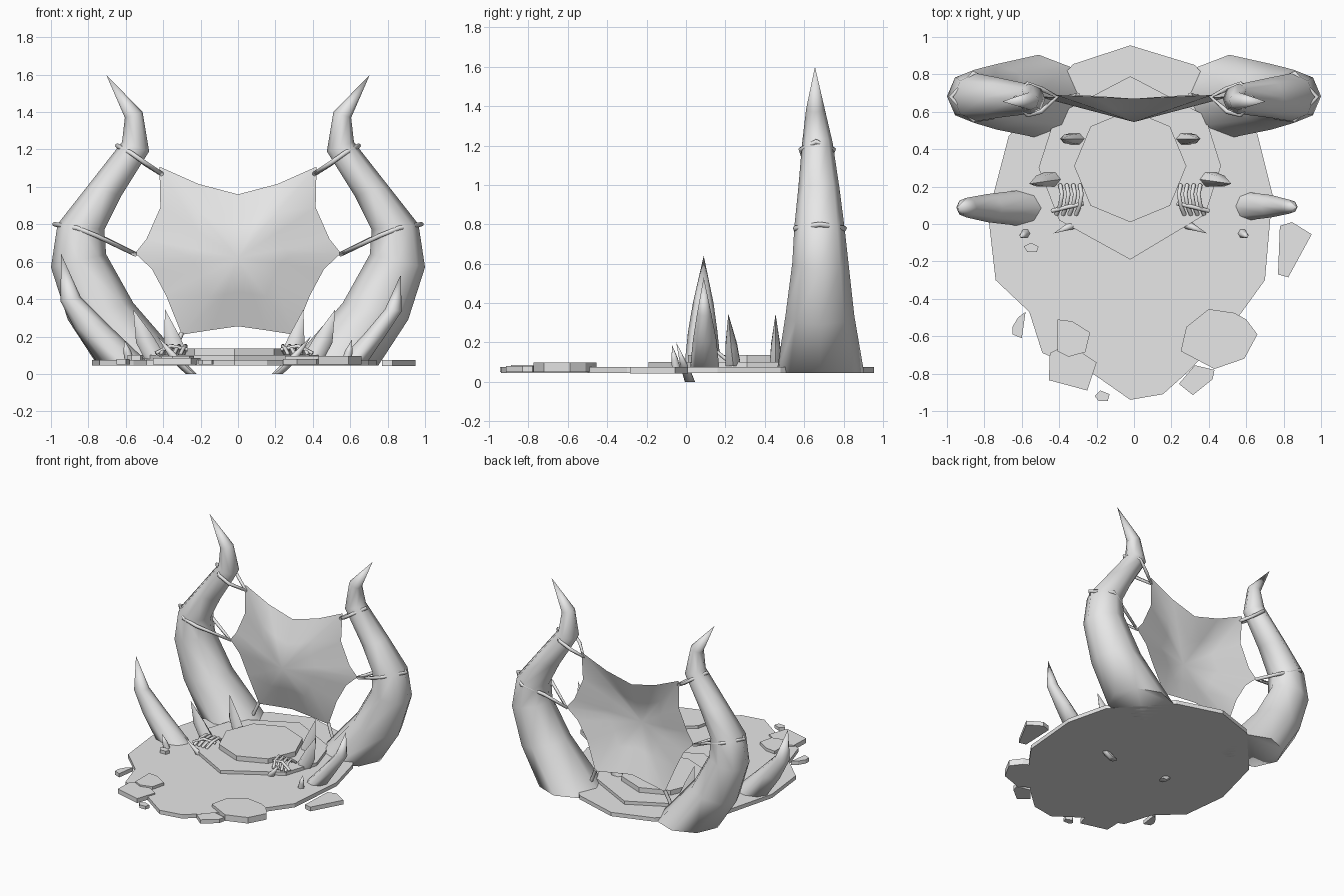
import bpy, bmesh, math
from mathutils import Vector

cube = bpy.data.objects.get("Cube")
if cube:
    bpy.data.objects.remove(cube, do_unlink=True)

stone = bpy.data.materials.new("pale_grey")
stone.diffuse_color = (0.8, 0.8, 0.8, 1)
stone.use_nodes = True
stone.node_tree.nodes["Principled BSDF"].inputs["Base Color"].default_value = (0.8, 0.8, 0.8, 1)


def add_mesh(name, mesh, smooth=None):
    """Link a mesh as an object, optionally smooth shaded up to an angle."""
    mesh.materials.clear()
    mesh.materials.append(stone)
    obj = bpy.data.objects.new(name, mesh)
    bpy.context.collection.objects.link(obj)
    if smooth:
        bpy.ops.object.select_all(action='DESELECT')
        obj.select_set(True)
        bpy.context.view_layer.objects.active = obj
        bpy.ops.object.shade_smooth_by_angle(angle=math.radians(smooth))
    return obj


def finish(name, bm, smooth=None):
    bmesh.ops.recalc_face_normals(bm, faces=bm.faces[:])
    mesh = bpy.data.meshes.new(name)
    bm.to_mesh(mesh)
    bm.free()
    return add_mesh(name, mesh, smooth)


def slab(name, outline, bottom, top):
    """Flat stone: an outline extruded upwards."""
    bm = bmesh.new()
    face = bm.faces.new([bm.verts.new((x, y, bottom)) for x, y in outline])
    new = bmesh.ops.extrude_face_region(bm, geom=[face])["geom"]
    bmesh.ops.translate(bm, vec=(0, 0, top - bottom),
                        verts=[g for g in new if isinstance(g, bmesh.types.BMVert)])
    return finish(name, bm)


def horn(name, side, rings, tip, sides=8):
    """Curved horn; each ring is (inner x, z), (outer x, z), (front y, back y)."""
    bm = bmesh.new()
    loops = []
    for (ax, az), (bx, bz), (front, back) in rings:
        loop = []
        for i in range(sides):
            t = math.tau * i / sides
            c, s = math.cos(t) / 2, math.sin(t) / 2
            x = (ax + bx) / 2 + (bx - ax) * c
            z = (az + bz) / 2 + (bz - az) * c
            loop.append(bm.verts.new((side * x, (front + back) / 2 + (back - front) * s, z)))
        loops.append(loop)
    end = bm.verts.new((side * tip[0], tip[1], tip[2]))
    bm.faces.new(loops[0])
    for i in range(sides):
        j = (i + 1) % sides
        for low, high in zip(loops, loops[1:]):
            bm.faces.new((low[i], low[j], high[j], high[i]))
        bm.faces.new((loops[-1][i], loops[-1][j], end))
    return finish(name, bm, 65)


def spike(name, side, base, tip, width, depth, bow=0.03):
    """Short horn bowed away from the middle."""
    base, tip = Vector(base), Vector(tip)
    rings = []
    for t, scale in ((0, 1), (0.4, 0.75)):
        p = base.lerp(tip, t)
        p.x += bow * t
        w, d = width * scale, depth * scale
        rings.append(((p.x - w, p.z + w * t), (p.x + w, p.z - w * t), (p.y - d, p.y + d)))
    return horn(name, side, rings, tip, 6)


def tube(name, points, radius, closed=False):
    """Thin square-section cord along a path."""
    curve = bpy.data.curves.new(name, 'CURVE')
    curve.dimensions = '3D'
    curve.bevel_depth = radius
    curve.bevel_resolution = 1
    curve.use_fill_caps = True
    line = curve.splines.new('POLY')
    line.points.add(len(points) - 1)
    for p, co in zip(line.points, points):
        p.co = (*co, 1)
    line.use_cyclic_u = closed
    helper = bpy.data.objects.new(name, curve)
    mesh = bpy.data.meshes.new_from_object(helper)
    bpy.data.objects.remove(helper)
    return add_mesh(name, mesh)


# Stone floor in three tiers
slab("ground_plate", [(-.67, .47), (-.78, .05), (-.74, -.3), (-.56, -.47), (-.49, -.69),
                      (-.22, -.8), (-.02, -.94), (.155, -.91), (.3, -.78), (.57, -.48),
                      (.7, -.3), (.74, .16), (.66, .48), (.325, .85), (-.02, .955),
                      (-.325, .855)], .045, .075)
slab("middle_tier", [(-.51, .3), (-.4, .02), (-.02, -.19), (.38, .05), (.465, .31),
                     (.38, .58), (-.02, .79), (-.42, .58)], .06, .1)
slab("round_platform", [(.3 * math.sin(math.tau * i / 8) - .02,
                         .31 - .3 * math.cos(math.tau * i / 8)) for i in range(8)], .09, .137)

# Broken slabs on and around the edge
slab("left_corner_slab", [(.25, -.68), (.28, -.55), (.4, -.455), (.535, -.475), (.6, -.51),
                          (.66, -.59), (.59, -.72), (.43, -.775)], .05, .097)
slab("right_top_slab", [(-.41, -.51), (-.33, -.52), (-.235, -.58), (-.26, -.685),
                        (-.35, -.71), (-.41, -.68)], .05, .097)
slab("right_edge_slab", [(-.45, -.69), (-.455, -.835), (-.25, -.89), (-.2, -.74),
                         (-.35, -.64)], .05, .085)
slab("left_edge_slab", [(.325, -.755), (.43, -.78), (.42, -.83), (.315, -.915),
                        (.24, -.855)], .05, .08)
slab("loose_slab_left", [(.78, -.01), (.845, .01), (.95, -.055), (.825, -.285),
                         (.77, -.27)], .042, .075)
slab("loose_slab_right", [(-.62, -.5), (-.58, -.47), (-.6, -.61), (-.65, -.59),
                          (-.65, -.55)], .05, .08)
slab("loose_chip", [(-.18, -.89), (-.13, -.91), (-.14, -.945), (-.19, -.945),
                    (-.21, -.92)], .05, .075)
slab("pebble", [(-.59, -.12), (-.55, -.1), (-.51, -.12), (-.52, -.15), (-.57, -.15)], .07, .1)

GREAT_HORN = [((.27, .045), (.75, .045), (.46, .905)),
              ((.56, .38), (.91, .29), (.505, .855)),
              ((.705, .64), (1, .57), (.54, .825)),
              ((.715, .77), (.965, .8), (.55, .805)),
              ((.625, .95), (.8, 1.01), (.57, .78)),
              ((.475, 1.19), (.62, 1.24), (.59, .745)),
              ((.51, 1.4), (.605, 1.37), (.61, .705))]

for side, word in ((1, "left"), (-1, "right")):
    # Great horns holding the membrane
    horn("great_horn_" + word, side, GREAT_HORN, (.705, .655, 1.6))

    # Lashings looped around the horns
    upper = [(.41, .68, 1.07), (.5, .6, 1.13), (.57, .583, 1.18), (.645, .66, 1.22),
             (.57, .75, 1.18), (.49, .72, 1.12)]
    lower = [(.55, .69, .64), (.76, .57, .74), (.86, .555, .78), (.98, .68, .8),
             (.86, .805, .78), (.71, .74, .72)]
    tie = [(.3, .69, .22), (.33, .68, .15), (.36, .68, .08)]
    for label, path in (("upper", upper), ("lower", lower), ("foot", tie)):
        tube(f"{label}_lashing_{word}", [(side * x, y, z) for x, y, z in path],
             .013, label != "foot")

    # Medium and small spikes
    shift = .02 if side < 0 else -.02
    spike("back_spike_" + word, side, (.29 + shift, .455, .08), (.37 + shift, .455, .345), .055, .035)
    spike("middle_spike_" + word, side, (.42 + shift, .24, .08), (.54 + shift, .215, .345), .06, .045)
    spike("front_spike_" + word, side, (.23 + shift, .02, 0), (.41 + shift, -.05, .2), .03, .03)
    spike("tiny_spike_" + word, side, (.58, -.05, .07), (.61, -.07, .185), .026, .025, 0)

    # Small bony ribs on a bent spine
    for i in range(4):
        x = .27 + .035 * i + shift
        tube(f"rib_{i + 1}_{word}", [(side * (x + dx), y, z) for dx, y, z in
             ((.02, .05, .1), (0, .1, .14), (-.01, .16, .15), (0, .21, .11))], .011)
    tube("rib_spine_" + word, [(side * (.25 + shift), .11, .13), (side * (.34 + shift), .09, .15),
                               (side * (.42 + shift), .07, .11)], .011)

# Outer horns, one taller than the other
horn("outer_horn_left", 1, [((.53, .06), (.69, .06), (.02, .17)),
                            ((.68, .22), (.785, .2), (.035, .155)),
                            ((.785, .345), (.875, .335), (.055, .13))], (.87, .09, .53))
horn("outer_horn_right", -1, [((.48, .06), (.75, .06), (-.01, .18)),
                              ((.7, .27), (.87, .235), (.01, .16)),
                              ((.84, .41), (.95, .39), (.035, .14))], (.945, .09, .64))

# Stretched membrane: a star drawn forward at its middle
half = [(0, .67, .96), (.21, .68, 1.015), (.42, .69, 1.108), (.415, .68, .89),
        (.49, .68, .72), (.55, .69, .645), (.46, .68, .56), (.385, .67, .42),
        (.3, .69, .21), (.14, .68, .235), (0, .67, .255)]
rim = half + [(-x, y, z) for x, y, z in half[-2:0:-1]]
bm = bmesh.new()
middle = Vector((0, .545, .62))
hub = bm.verts.new(middle)
outer = [bm.verts.new(p) for p in rim]
inner = [bm.verts.new(middle.lerp(Vector(p), .5)) for p in rim]
for i in range(len(rim)):
    j = (i + 1) % len(rim)
    bm.faces.new((hub, inner[i], inner[j]))
    bm.faces.new((inner[i], outer[i], outer[j], inner[j]))
finish("membrane", bm, 60)
